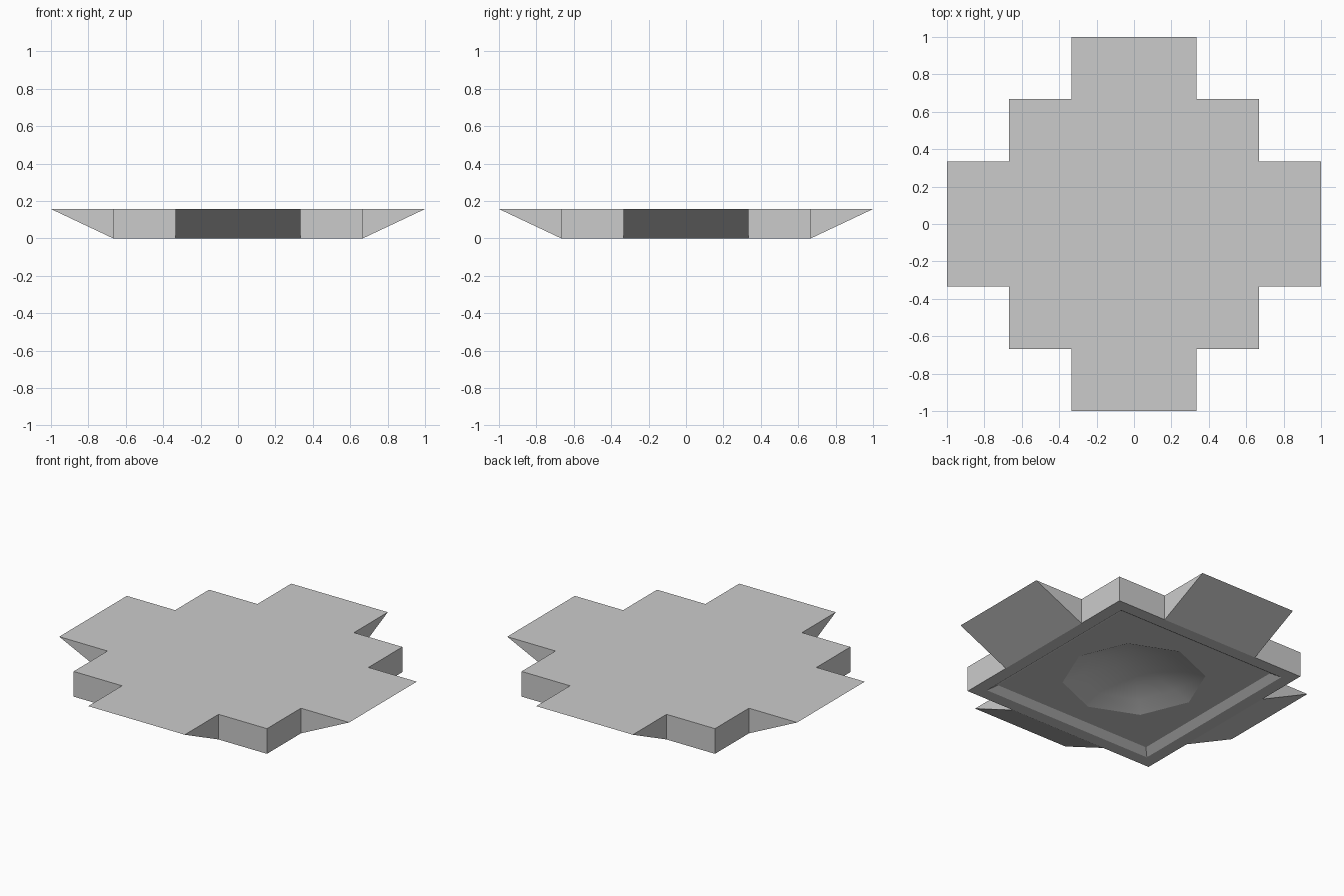
import bpy, bmesh, math
from mathutils import Vector, Matrix

if "Cube" in bpy.data.objects:
    bpy.data.objects.remove(bpy.data.objects["Cube"])

H = 0.157            # slab height
S, W, T = 0.667, 0.333, 1.0   # slab half size, arm half width, arm tip
RIM, FLOOR, FZ = 0.59, 0.546, 0.03   # sloped recess underneath
R, DEPTH, RINGS = 0.405, 0.095, 4    # eight-sided bowl in the recess

bm = bmesh.new()


def face(pts, rot, smooth=False):
    f = bm.faces.new([bm.verts.new(rot @ Vector(p)) for p in pts])
    f.smooth = smooth


def ring_point(i, a):
    # point on bowl ring i, following a spherical cap
    t = 1 - i / RINGS
    return (R * t * math.cos(a), R * t * math.sin(a), FZ + DEPTH * (1 - t * t))


for k in range(4):
    rot = Matrix.Rotation(k * math.pi / 2, 3, 'Z')
    # top
    face([(0, 0, H), (S, -S, H), (S, -W, H), (S, W, H), (S, S, H)], rot)
    face([(S, -W, H), (T, -W, H), (T, W, H), (S, W, H)], rot)
    # slab sides, wedge cheeks and wedge underside
    for s in (-1, 1):
        face([(S, s * S, 0), (S, s * W, 0), (S, s * W, H), (S, s * S, H)], rot)
        face([(S, s * W, 0), (T, s * W, H), (S, s * W, H)], rot)
    face([(S, -W, 0), (S, W, 0), (T, W, H), (T, -W, H)], rot)
    # bottom rim, sloped recess wall, recess floor
    face([(S, -S, 0), (S, -W, 0), (S, W, 0), (S, S, 0), (RIM, RIM, 0), (RIM, -RIM, 0)], rot)
    face([(RIM, -RIM, 0), (RIM, RIM, 0), (FLOOR, FLOOR, FZ), (FLOOR, -FLOOR, FZ)], rot)
    q = math.pi / 4
    face([(FLOOR, -FLOOR, FZ), (FLOOR, FLOOR, FZ)] + [ring_point(0, a) for a in (q, 0, -q)], rot)
    # bowl
    for a in (-q, 0):
        for i in range(RINGS):
            pts = [ring_point(i, a), ring_point(i, a + q)]
            pts += [ring_point(i + 1, a + q), ring_point(i + 1, a)] if i < RINGS - 1 else [ring_point(RINGS, 0)]
            face(pts, rot, True)

bmesh.ops.remove_doubles(bm, verts=bm.verts, dist=1e-4)
bmesh.ops.recalc_face_normals(bm, faces=bm.faces)
# keep the bowl's rim crisp
for e in bm.edges:
    e.smooth = all(f.smooth for f in e.link_faces)

mesh = bpy.data.meshes.new("platform_tile")
bm.to_mesh(mesh)
bm.free()
bpy.context.collection.objects.link(bpy.data.objects.new("platform_tile", mesh))
